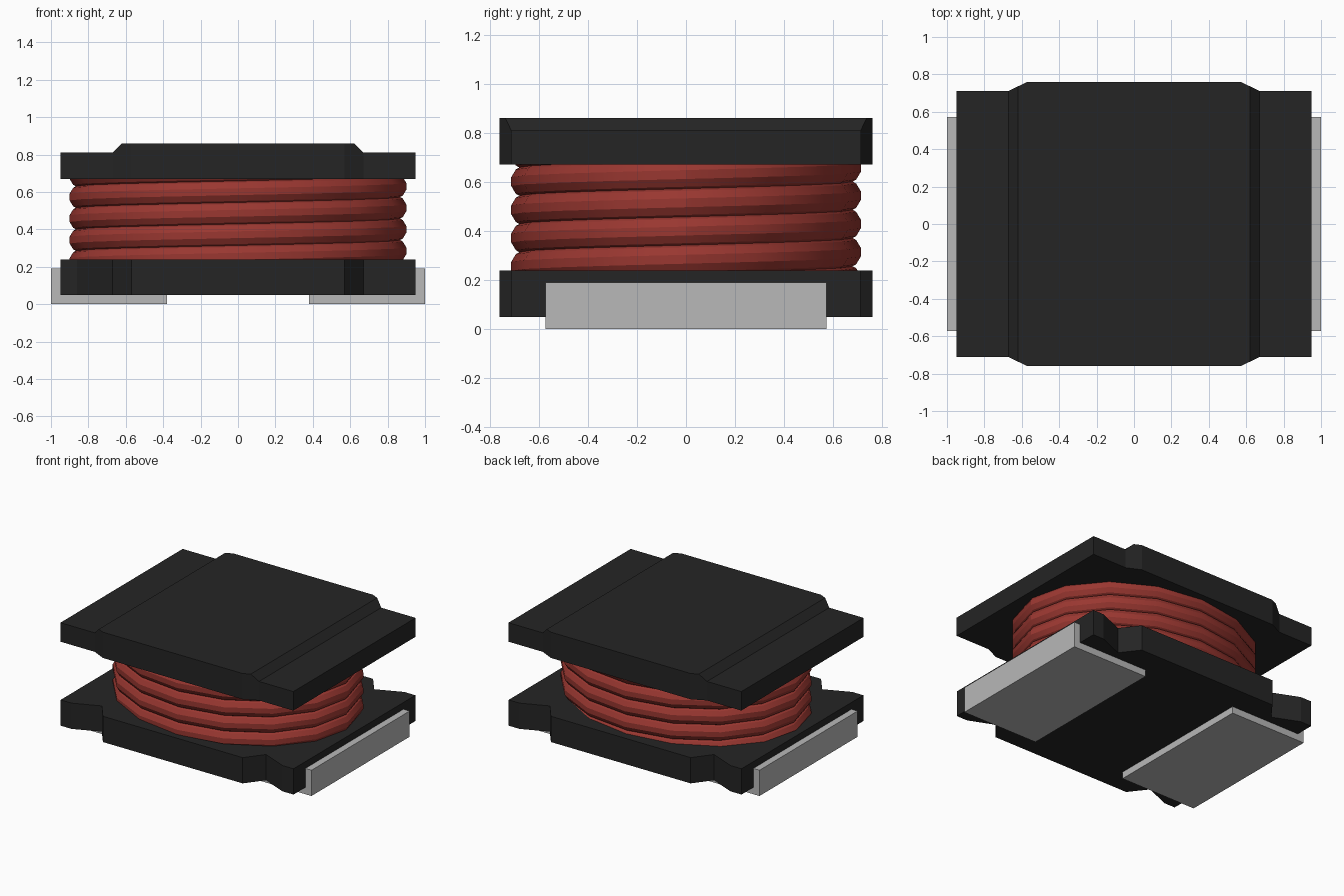
import bpy
import bmesh
import math

cube = bpy.data.objects.get("Cube")
if cube:
    bpy.data.objects.remove(cube, do_unlink=True)


def material(name, rgb, rough):
    m = bpy.data.materials.new(name)
    m.use_nodes = True
    m.diffuse_color = (*rgb, 1)
    bsdf = next(n for n in m.node_tree.nodes if n.type == 'BSDF_PRINCIPLED')
    bsdf.inputs["Base Color"].default_value = (*rgb, 1)
    bsdf.inputs["Roughness"].default_value = rough
    return m


BLACK = material("black ferrite", (0.018, 0.018, 0.018), 0.7)
RED = material("red enamel", (0.32, 0.038, 0.030), 0.5)
GREY = material("grey metal", (0.48, 0.48, 0.48), 0.5)


def finish(name, bm, mat):
    bmesh.ops.recalc_face_normals(bm, faces=bm.faces)
    mesh = bpy.data.meshes.new(name)
    bm.to_mesh(mesh)
    bm.free()
    mesh.materials.append(mat)
    obj = bpy.data.objects.new(name, mesh)
    bpy.context.collection.objects.link(obj)
    return obj


def loft(name, rings, mat, closed=False, caps=True):
    """Skin a list of equal-length point rings."""
    bm = bmesh.new()
    loops = [[bm.verts.new(p) for p in ring] for ring in rings]
    n = len(loops[0])
    for a, b in zip(loops, loops[1:]):
        for i in range(n):
            j = (i + 1) % n
            bm.faces.new((a[i], a[j], b[j], b[i]))
    bm.faces.new(loops[0][::-1])
    bm.faces.new(loops[-1])
    return finish(name, bm, mat)


def mirrored(quarter):
    """Full outline from the points of the +x +y quarter, ordered from x axis round to y axis."""
    q = quarter
    return (q + [(-x, y) for x, y in reversed(q)]
            + [(-x, -y) for x, y in q] + [(x, -y) for x, y in reversed(q)])


def at(outline, z):
    return [(x, y, z) for x, y in outline]


# Bottom flange with notched corners
base = mirrored([(0.95, 0.71), (0.86, 0.71), (0.67, 0.63), (0.57, 0.76)])
loft("bottom_flange", [at(base, 0.05), at(base, 0.24)], BLACK)

# Top flange and its raised, sloped centre
top = mirrored([(0.95, 0.712), (0.67, 0.712), (0.57, 0.76)])
loft("top_flange", [at(top, 0.67), at(top, 0.81)], BLACK)
loft("raised_centre",
     [at(mirrored([(0.67, 0.712), (0.57, 0.76)]), 0.81),
      at(mirrored([(0.62, 0.736), (0.57, 0.76)]), 0.86)], BLACK)


# Oval core behind the winding
SEGS = 16
oval = [(0.82 * math.cos(t), 0.63 * math.sin(t))
        for t in (2 * math.pi * i / SEGS for i in range(SEGS))]
loft("core", [at(oval, 0.20), at(oval, 0.72)], RED)

# Helical wire, its ends buried in the flanges
WIRE, PITCH, SIDES = 0.07, 0.115, 12
rings = []
for k in range(round(-1.25 * SEGS), round(3.9 * SEGS) + 1):
    t = 2 * math.pi * k / SEGS
    z = 0.285 + PITCH * k / SEGS
    ring = []
    for s in range(SIDES):
        a = 2 * math.pi * (s + 0.5) / SIDES
        out = WIRE * math.cos(a) / math.cos(math.pi / SIDES)
        ring.append(((0.83 + out) * math.cos(t), (0.642 + out) * math.sin(t),
                     z + WIRE * math.sin(a)))
    rings.append(ring)
wire = loft("winding", rings, RED)
bpy.ops.object.select_all(action='DESELECT')
wire.select_set(True)
bpy.context.view_layer.objects.active = wire
bpy.ops.object.shade_smooth_by_angle(angle=math.radians(28))

# L-shaped solder terminals
profile = [(0.38, 0), (1.0, 0), (1.0, 0.19), (0.95, 0.19), (0.95, 0.05), (0.38, 0.05)]
for name, side in (("left_terminal", 1), ("right_terminal", -1)):
    loft(name, [[(side * x, y, z) for x, z in profile] for y in (-0.572, 0.572)], GREY)
